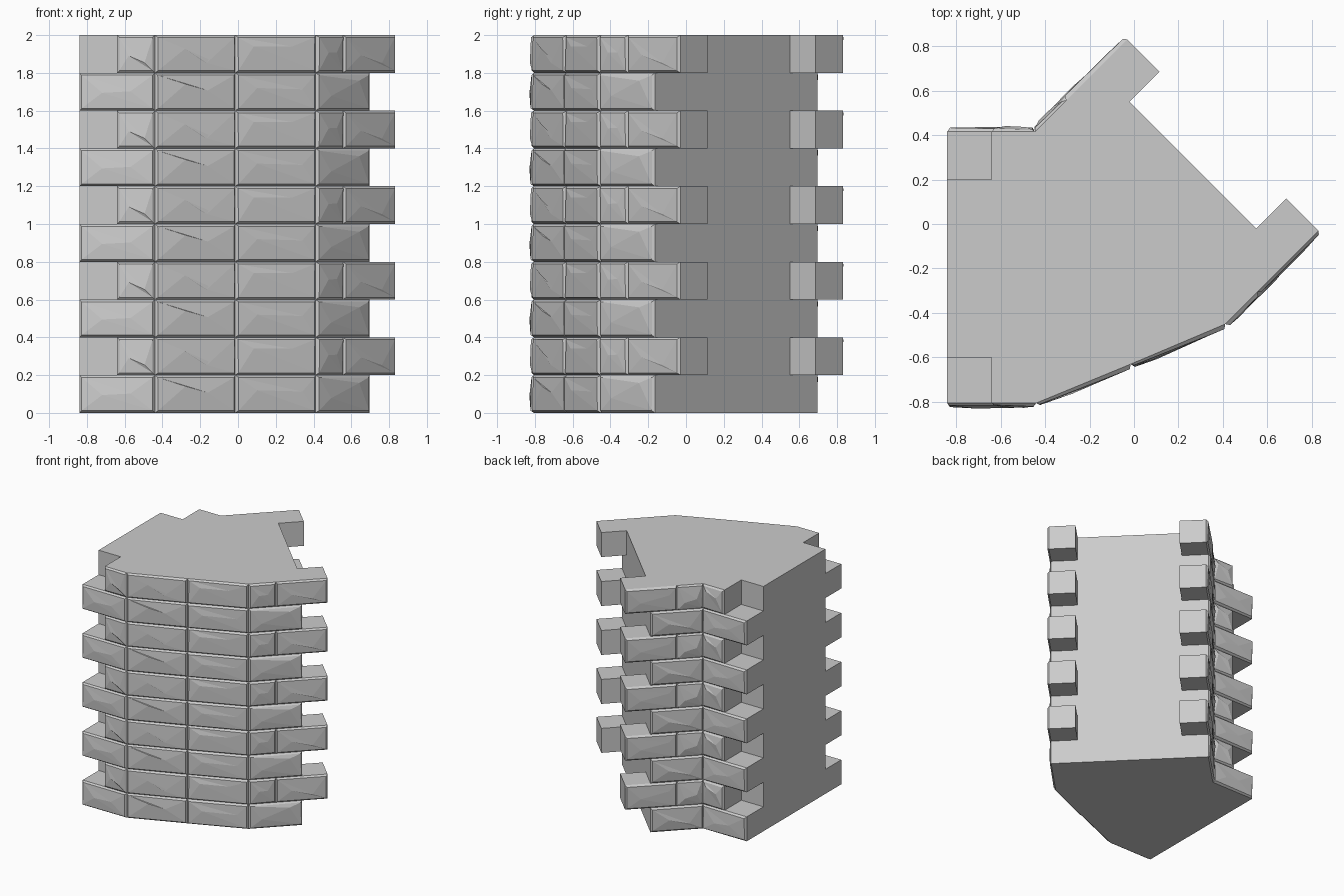
import bpy, bmesh, random
from mathutils import Vector

if "Cube" in bpy.data.objects:
    bpy.data.objects.remove(bpy.data.objects["Cube"])

H = 0.2          # course height
COURSES = 10
INSET = 0.012    # chamfer around each stone face


def finish(bm, name):
    bmesh.ops.recalc_face_normals(bm, faces=bm.faces)
    me = bpy.data.meshes.new(name)
    bm.to_mesh(me)
    bm.free()
    ob = bpy.data.objects.new(name, me)
    bpy.context.collection.objects.link(ob)
    return ob


def stone(bm, p, q, depth, z, seed):
    """Rough-faced block; p->q runs along the mortar line, outside on its right."""
    rnd = random.Random(seed)
    p, q = Vector(p), Vector(q)
    length = (q - p).length
    d = (q - p).normalized()
    out = Vector((d.y, -d.x))

    def vert(u, w, o):
        xy = p + d * u + out * o
        return bm.verts.new((xy.x, xy.y, z + w))

    def ring(i, offsets):
        corners = [(i, i), (length - i, i), (length - i, H - i), (i, H - i)]
        return [vert(u, w, o) for (u, w), o in zip(corners, offsets)]

    back = ring(0, [-depth] * 4)
    mid = ring(0, [0] * 4)
    face = ring(INSET, [rnd.uniform(0.008, 0.02) for _ in range(4)])
    # low ridge that breaks the face into facets
    a = vert(length * rnd.uniform(0.2, 0.4), H * rnd.uniform(0.25, 0.8), rnd.uniform(0.018, 0.026))
    b = vert(length * rnd.uniform(0.6, 0.85), H * rnd.uniform(0.25, 0.8), rnd.uniform(0.018, 0.026))
    bm.faces.new(back[::-1])
    for r0, r1 in ((back, mid), (mid, face)):
        for i in range(4):
            j = (i + 1) % 4
            bm.faces.new((r0[i], r0[j], r1[j], r1[i]))
    f = face
    for tri in ((f[0], f[1], a), (f[1], b, a), (f[1], f[2], b),
                (f[2], f[3], b), (f[3], a, b), (f[3], f[0], a)):
        bm.faces.new(tri)


# Solid wall core: plan outline extruded to full height
outline = [(-0.84, -0.6), (-0.64, -0.6), (-0.64, -0.805), (-0.44, -0.805),
           (-0.015, -0.63), (0.41, -0.45), (0.695, -0.165), (-0.165, 0.695),
           (-0.445, 0.415), (-0.64, 0.415), (-0.64, 0.2), (-0.84, 0.2)]
bm = bmesh.new()
base = bm.faces.new([bm.verts.new((x, y, 0)) for x, y in outline])
top = bmesh.ops.extrude_face_region(bm, geom=[base])
bmesh.ops.translate(bm, vec=(0, 0, H * COURSES),
                    verts=[v for v in top["geom"] if isinstance(v, bmesh.types.BMVert)])
finish(bm, "wall_core")

# Two alternating courses: (front run, back run), each a chain of stone ends
patterns = [
    ([(-0.84, -0.805), (-0.44, -0.805), (-0.015, -0.63), (0.41, -0.45), (0.695, -0.165)],
     [(-0.165, 0.695), (-0.445, 0.415), (-0.84, 0.415)]),
    ([(-0.64, -0.805), (-0.44, -0.805), (-0.015, -0.63), (0.41, -0.45), (0.555, -0.305), (0.83, -0.03)],
     [(-0.03, 0.83), (-0.305, 0.555), (-0.445, 0.415), (-0.64, 0.415)]),
]
for c in range(COURSES):
    bm = bmesh.new()
    odd = c % 2
    for r, run in enumerate(patterns[odd]):
        last = len(run) - 2
        for i in range(last + 1):
            # only the toothed end stones reach past the core
            if odd:
                toothed = (r == 0 and i == last) or (r == 1 and i == 0)
            else:
                toothed = (r == 0 and i == 0) or (r == 1 and i == last)
            depth = 0.01
            if toothed:
                depth = 0.215 if (r == 1 and not odd) else 0.205
            stone(bm, run[i], run[i + 1], depth, c * H, 10 * i + 100 * r + 7 * odd)
    finish(bm, "stone_course_%02d" % (c + 1))
